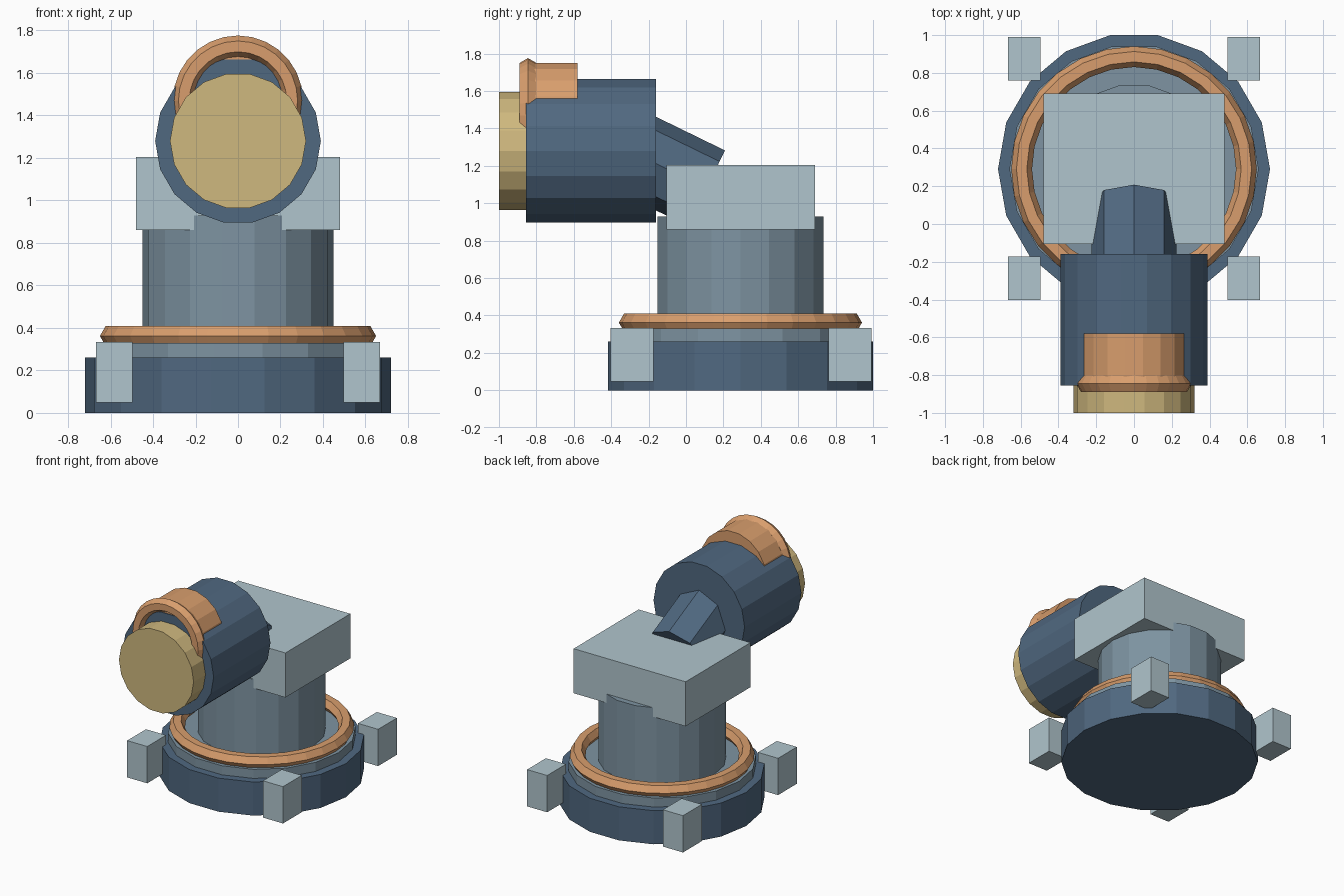
import bpy
import bmesh
from math import sin, cos, pi, radians
from mathutils import Matrix, Vector

if "Cube" in bpy.data.objects:
    bpy.data.objects.remove(bpy.data.objects["Cube"])


def linear(c):
    c /= 255
    return c / 12.92 if c < 0.04045 else ((c + 0.055) / 1.055) ** 2.4


def material(name, r, g, b):
    m = bpy.data.materials.new(name)
    color = (linear(r), linear(g), linear(b), 1)
    m.diffuse_color = color
    m.use_nodes = True
    m.node_tree.nodes["Principled BSDF"].inputs["Base Color"].default_value = color
    return m


NAVY = material("navy blue", 80, 104, 128)
SLATE = material("slate grey", 126, 148, 162)
PALE = material("pale grey", 176, 197, 205)
COPPER = material("copper orange", 217, 158, 109)
SAND = material("sand yellow", 207, 184, 126)


def finish(name, bm, mat):
    bmesh.ops.recalc_face_normals(bm, faces=bm.faces[:])
    mesh = bpy.data.meshes.new(name)
    bm.to_mesh(mesh)
    bm.free()
    mesh.materials.append(mat)
    obj = bpy.data.objects.new(name, mesh)
    bpy.context.collection.objects.link(obj)
    return obj


def revolve(name, profile, sides, origin, mat, tilt=0, loop=False):
    """Spin (radius, height) points around an axis tilted about x."""
    bm = bmesh.new()
    xf = Matrix.Translation(origin) @ Matrix.Rotation(radians(tilt), 4, 'X')
    angles = [2 * pi * i / sides for i in range(sides)]
    rings = [[bm.verts.new(xf @ Vector((r * cos(a), r * sin(a), h))) for a in angles]
             for r, h in profile]
    pairs = list(zip(rings, rings[1:]))
    if loop:
        pairs.append((rings[-1], rings[0]))
    else:
        bm.faces.new(rings[0])
        bm.faces.new(rings[-1])
    for low, high in pairs:
        for i in range(sides):
            j = (i + 1) % sides
            bm.faces.new((low[i], low[j], high[j], high[i]))
    return finish(name, bm, mat)


def cylinder(name, radius, length, origin, mat, tilt=0, sides=18):
    return revolve(name, [(radius, 0), (radius, length)], sides, origin, mat, tilt)


def torus(name, major, minor, origin, mat, tilt=0):
    section = [(major + minor * cos(k * pi / 3), minor * sin(k * pi / 3)) for k in range(6)]
    return revolve(name, section, 28, origin, mat, tilt, loop=True)


def box(name, low, high, mat):
    bm = bmesh.new()
    bmesh.ops.create_cube(bm, size=1)
    for v in bm.verts:
        v.co = [lo + (c + 0.5) * (hi - lo) for lo, hi, c in zip(low, high, v.co)]
    return finish(name, bm, mat)


AXIS_Y = 0.291   # centre line of the pedestal
HEAD_Z = 1.28    # centre line of the head

# Pedestal
cylinder("base_disc", 0.72, 0.26, (0, AXIS_Y, 0), NAVY)
cylinder("turntable", 0.66, 0.09, (0, AXIS_Y, 0.24), SLATE)
torus("turntable_ring", 0.595, 0.055, (0, AXIS_Y, 0.362), COPPER)
cylinder("column", 0.45, 0.63, (0, AXIS_Y, 0.30), SLATE)
box("top_block", (-0.48, -0.105, 0.86), (0.48, 0.69, 1.205), PALE)

# Four feet around the base
for side, x in (("left", 0.582), ("right", -0.582)):
    for end, y in (("front", -0.288), ("back", 0.876)):
        box(f"{end}_{side}_foot", (x - 0.086, y - 0.115, 0.048), (x + 0.086, y + 0.115, 0.333), PALE)

# Neck and head
cylinder("neck", 0.225, 0.456, (0, -0.30, HEAD_Z), NAVY, tilt=-116, sides=8)
cylinder("head", 0.39, 0.695, (0, -0.855, HEAD_Z), NAVY, tilt=-90)
cylinder("lens", 0.32, 0.20, (0, -1.0, HEAD_Z), SAND, tilt=-90)

# Hood over the lens
cylinder("hood", 0.28, 0.27, (0, -0.85, 1.475), COPPER, tilt=-90)
torus("hood_rim", 0.255, 0.051, (0, -0.845, 1.47), COPPER, tilt=-90)
